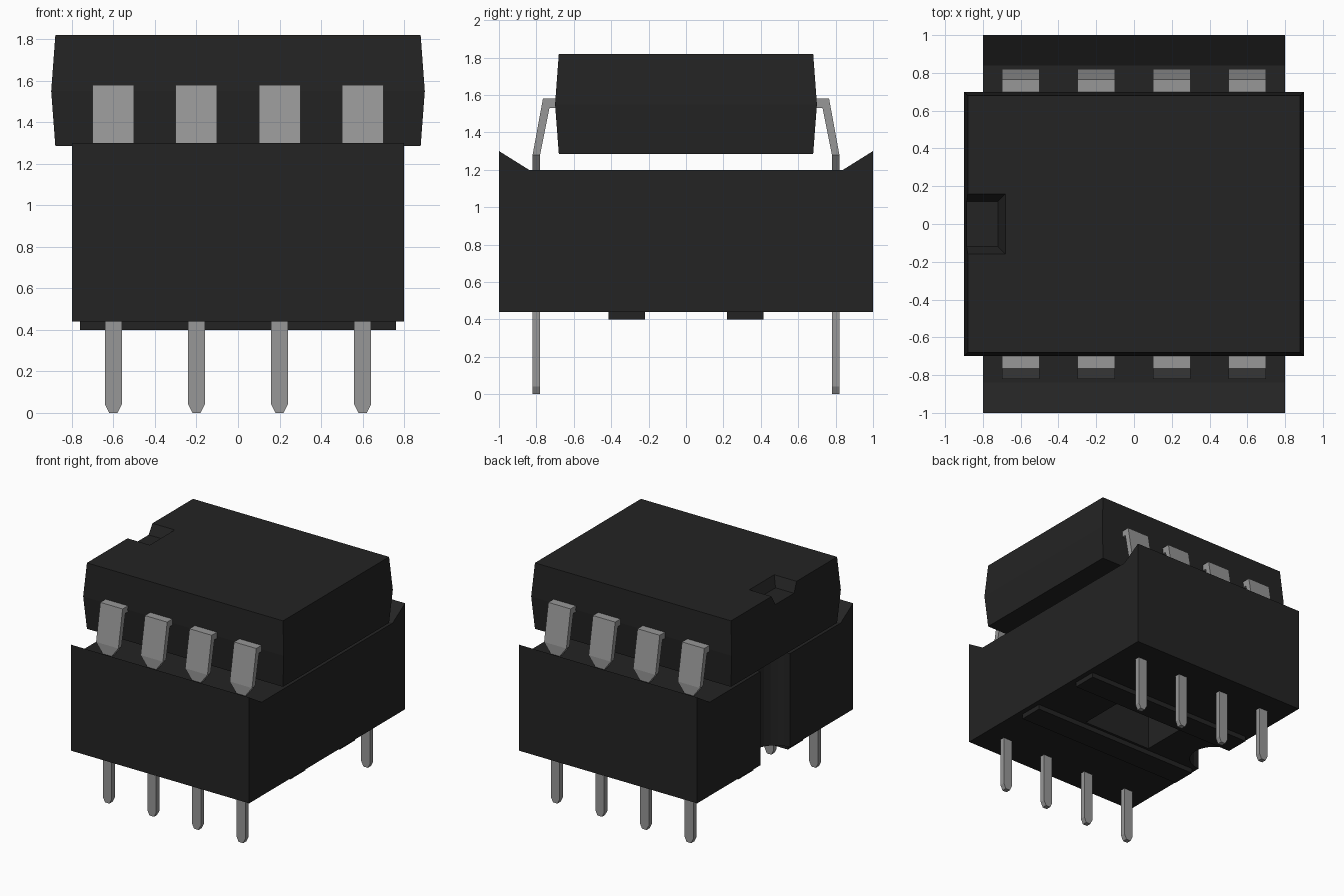
import bpy, bmesh, math

cube = bpy.data.objects.get("Cube")
if cube:
    bpy.data.objects.remove(cube, do_unlink=True)


def material(name, value):
    m = bpy.data.materials.new(name)
    m.use_nodes = True
    colour = (value, value, value, 1)
    m.diffuse_color = colour
    m.node_tree.nodes["Principled BSDF"].inputs["Base Color"].default_value = colour
    return m


black = material("black plastic", 0.017)
metal = material("grey metal", 0.31)


def loft(name, rings, mat):
    """Skin a closed solid through rings with equal point counts."""
    bm = bmesh.new()
    loops = [[bm.verts.new(p) for p in ring] for ring in rings]
    n = len(loops[0])
    for a, b in zip(loops, loops[1:]):
        for i in range(n):
            j = (i + 1) % n
            bm.faces.new((a[i], a[j], b[j], b[i]))
    bm.faces.new(loops[0])
    bm.faces.new(loops[-1])
    bmesh.ops.recalc_face_normals(bm, faces=bm.faces)
    mesh = bpy.data.meshes.new(name)
    bm.to_mesh(mesh)
    bm.free()
    mesh.materials.append(mat)
    ob = bpy.data.objects.new(name, mesh)
    bpy.context.collection.objects.link(ob)
    return ob


def rect(x0, x1, y0, y1, z):
    return [(x0, y0, z), (x1, y0, z), (x1, y1, z), (x0, y1, z)]


def cut(target, cutter):
    """Subtract the cutter, then discard it."""
    cutter.hide_render = True
    mod = target.modifiers.new("cut", "BOOLEAN")
    mod.operation = "DIFFERENCE"
    mod.solver = "EXACT"
    mod.object = cutter
    bpy.context.view_layer.update()
    graph = bpy.context.evaluated_depsgraph_get()
    mesh = bpy.data.meshes.new_from_object(target.evaluated_get(graph))
    target.modifiers.clear()
    target.data = mesh
    bpy.data.objects.remove(cutter, do_unlink=True)


# Socket body with raised sloping lips along front and back
profile = [(-1, 0.44), (1, 0.44), (1, 1.3), (0.84, 1.2), (-0.84, 1.2), (-1, 1.3)]
socket = loft("socket_body", [[(x, y, z) for y, z in profile] for x in (-0.8, 0.8)], black)

# Central opening and half-round key groove on the right side
cut(socket, loft("opening_cutter",
                 [rect(-0.31, 0.31, -0.2, 0.2, z) for z in (0.3, 1.4)], black))
angles = [math.tau * i / 24 for i in range(24)]
cut(socket, loft("groove_cutter",
                 [[(-0.8 + 0.19 * math.cos(a), 0.19 * math.sin(a), z) for a in angles]
                  for z in (0.3, 1.4)], black))

# Standoff rails under the socket
for side, label in ((-1, "front"), (1, "back")):
    y0, y1 = sorted((side * 0.22, side * 0.415))
    loft(label + "_rail", [rect(-0.76, 0.76, y0, y1, z) for z in (0.4, 0.445)], black)

# Chip body, widest at its middle seam
chip = loft("chip_body", [rect(-x, x, -y, y, z) for x, y, z in
                          ((0.88, 0.68, 1.285), (0.9, 0.7, 1.55), (0.88, 0.68, 1.82))], black)

# Orientation notch with sloping walls
cut(chip, loft("notch_cutter", [rect(-1, x, -y, y, z) for x, y, z in
                                ((-0.72, 0.12, 1.74), (-0.66, 0.18, 1.86))], black))

# Pins: each row is outer y, z, inner y, z, half width
pin_rows = [(0.68, 1.58, 0.68, 1.53, 0.1),
            (0.765, 1.58, 0.73, 1.53, 0.1),
            (0.82, 1.28, 0.78, 1.28, 0.1),
            (0.82, 1.2, 0.78, 1.2, 0.04),
            (0.82, 0.04, 0.78, 0.04, 0.04),
            (0.82, 0, 0.78, 0, 0.02)]
for side, label in ((-1, "front"), (1, "back")):
    for i in range(4):
        x = -0.6 + 0.4 * i
        rings = [[(x - w, side * yo, zo), (x + w, side * yo, zo),
                  (x + w, side * yi, zi), (x - w, side * yi, zi)]
                 for yo, zo, yi, zi, w in pin_rows]
        loft(f"{label}_pin_{i + 1}", rings, metal)
